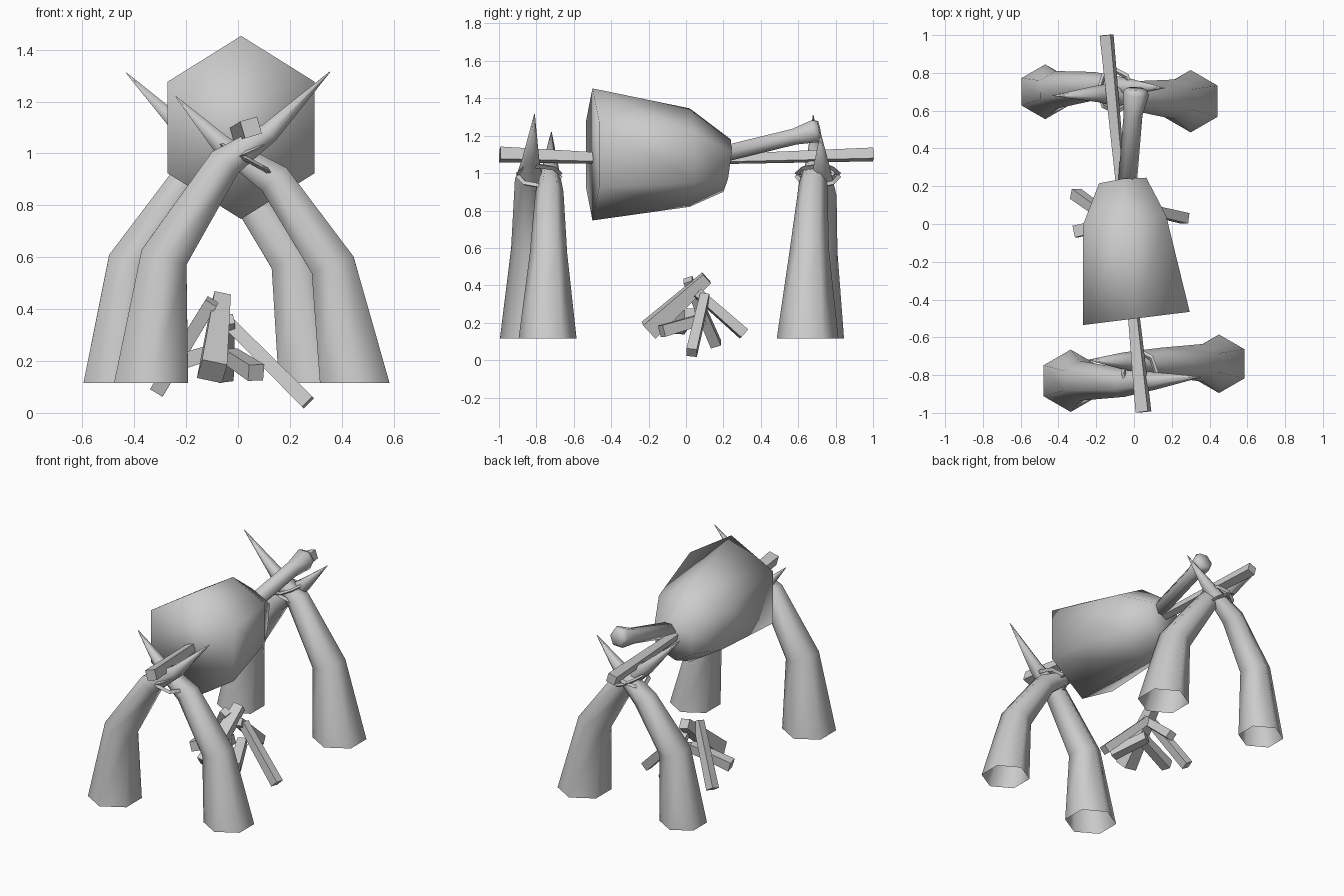
import bpy, bmesh, math
from mathutils import Vector

if "Cube" in bpy.data.objects:
    bpy.data.objects.remove(bpy.data.objects["Cube"])

grey = bpy.data.materials.new("plain grey")
grey.use_nodes = True
grey.diffuse_color = (0.6, 0.6, 0.6, 1)
grey.node_tree.nodes["Principled BSDF"].inputs["Base Color"].default_value = (0.6, 0.6, 0.6, 1)


def add_object(name, bm, smooth):
    bmesh.ops.recalc_face_normals(bm, faces=bm.faces)
    for f in bm.faces:
        f.smooth = smooth
    mesh = bpy.data.meshes.new(name)
    bm.to_mesh(mesh)
    bm.free()
    mesh.materials.append(grey)
    obj = bpy.data.objects.new(name, mesh)
    bpy.context.collection.objects.link(obj)
    return obj


def skin(bm, rings, cap_start=True, cap_end=True):
    """Join rings of points with quads and close the ends."""
    rows = [[bm.verts.new(p) for p in ring] for ring in rings]
    for a, b in zip(rows, rows[1:]):
        n = len(a)
        for i in range(n):
            bm.faces.new((a[i], a[(i + 1) % n], b[(i + 1) % n], b[i]))
    if cap_start:
        bm.faces.new(rows[0])
    if cap_end:
        bm.faces.new(rows[-1])


def tube(name, path, sides=6, smooth=True, side=(0, 1, 0), turn=0.0,
         cap_start=True, level_start=False):
    """Tapered tube along a path of (x, y, z, radius)."""
    pts = [Vector(p[:3]) for p in path]
    rings = []
    for i, p in enumerate(pts):
        d = (pts[min(i + 1, len(pts) - 1)] - pts[max(i - 1, 0)]).normalized()
        if level_start and i == 0:
            d = Vector((0, 0, 1))
        u = Vector(side)
        u = (u - d * u.dot(d)).normalized()
        v = d.cross(u)
        ring = []
        for k in range(sides):
            a = math.tau * k / sides + turn
            ring.append(p + path[i][3] * (u * math.cos(a) + v * math.sin(a)))
        rings.append(ring)
    bm = bmesh.new()
    skin(bm, rings, cap_start)
    return add_object(name, bm, smooth)


# Four tusks crossing in pairs, open at the foot
tusks = {
    "front_right_tusk": [(-.335, -.83, .115, .165), (-.285, -.83, .6, .105),
                         (-.05, -.84, .965, .075), (.12, -.83, 1.08, .045),
                         (.355, -.81, 1.315, .002)],
    "front_left_tusk": [(.45, -.74, .115, .155), (.365, -.735, .57, .1),
                        (.14, -.73, .9, .075), (-.06, -.725, 1.03, .045),
                        (-.24, -.72, 1.22, .002)],
    "back_left_tusk": [(.30, .65, .115, .165), (.215, .66, .59, .105),
                       (-.03, .68, .95, .075), (-.19, .69, 1.07, .045),
                       (-.43, .68, 1.31, .002)],
    "back_right_tusk": [(-.47, .70, .115, .145), (-.415, .71, .58, .1),
                        (-.21, .73, .88, .075), (-.02, .725, 1.03, .045),
                        (.16, .72, 1.21, .002)],
}
for name, path in tusks.items():
    tube(name, path, cap_start=False, level_start=True)


# Bindings where the tusks cross
def binding(name, centre, lean):
    bm = bmesh.new()
    c = Vector(centre)
    rings = []
    for rad, h in ((.085, -.012), (.1, 0), (.085, .012), (.075, 0), (.085, -.012)):
        ring = []
        for k in range(8):
            a = math.tau * k / 8
            x, y = rad * math.cos(a), 1.25 * rad * math.sin(a)
            ring.append(c + Vector((x, y, h + lean * x)))
        rings.append(ring)
    skin(bm, rings, False, False)
    add_object(name, bm, False)


for end, x, y in (("front", .03, -.785), ("back", -.1, .705)):
    binding(end + "_binding_upper", (x, y, 1.0), .45)
    binding(end + "_binding_lower", (x, y, .98), -.55)

# Roast: six-sided joint of meat, (x, y, z, half width, half height, skew)
sections = [(.012, -.5, 1.1, .283, .353, .035),
            (-.05, .02, 1.083, .22, .263, .025),
            (-.06, .22, 1.04, .125, .14, .015)]
bm = bmesh.new()
rings = []
for x, y, z, w, h, skew in sections:
    ring = []
    for k in range(6):
        a = math.tau * k / 6
        s = math.sin(a) / math.sin(math.pi / 3)
        ring.append((x + w * s, y + skew * s + (.02 * math.cos(a) if h < .2 else 0),
                     z + h * math.cos(a)))
    rings.append(ring)
skin(bm, rings)
add_object("roast", bm, True)

# Bone with a flared knuckle
tube("bone", [(-.04, .15, 1.09, .05), (-.005, .58, 1.195, .05),
              (.01, .69, 1.225, .07), (.012, .715, 1.23, .055)], side=(1, 0, 0))

# Spit pole, thinnest in the middle
tube("spit_pole", [(.05, -.995, 1.1, .048), (-.04, -.1, 1.066, .026),
                   (-.145, 1.0, 1.1, .042)], sides=4, smooth=False,
     side=(1, 0, 0), turn=.5)

# Leaning firewood
logs = [((.27, .03, .04), (-.03, .1, .34), .04, .035),
        ((-.1, -.2, .16), (-.065, .11, .44), .07, .045),
        ((-.31, .16, .085), (-.1, .01, .43), .04, .035),
        ((-.05, .31, .14), (-.04, .06, .36), .04, .035),
        ((.07, -.13, .155), (-.03, .09, .22), .045, .04),
        ((-.31, -.04, .17), (-.05, .02, .25), .045, .04)]
for i, (a, b, ra, rb) in enumerate(logs):
    tube(f"firewood_{i + 1}", [(*a, ra), (*b, rb)], sides=4, smooth=False,
         side=(1, .3, 0) if abs(a[0] - b[0]) < .15 else (0, 1, 0), turn=math.pi / 4)
